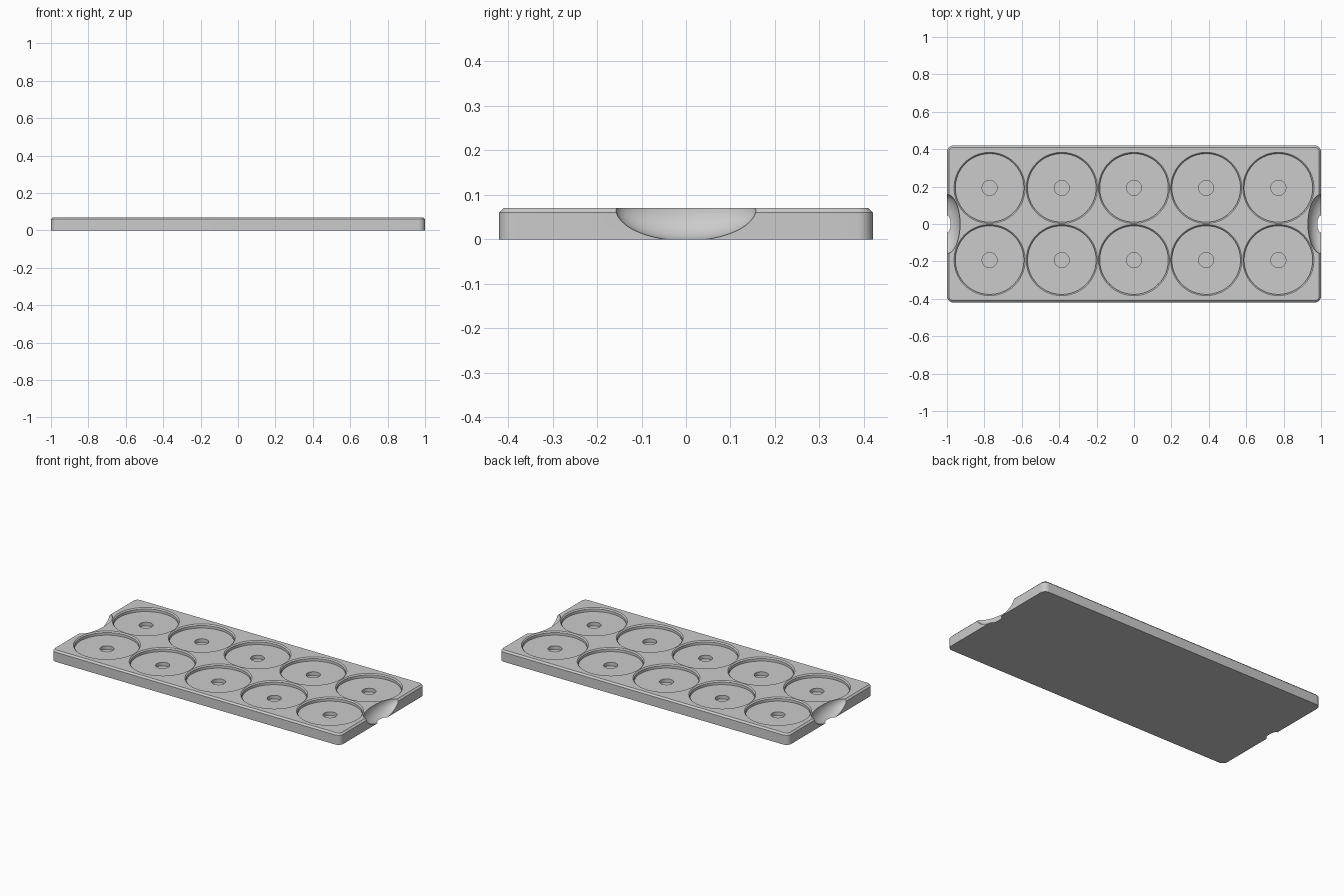
import bpy, bmesh, math
from mathutils import Matrix

if "Cube" in bpy.data.objects:
    bpy.data.objects.remove(bpy.data.objects["Cube"])

LENGTH, WIDTH, HEIGHT = 2.0, 0.84, 0.07
PITCH = 0.386


def make_object(name, bm, material):
    bmesh.ops.recalc_face_normals(bm, faces=bm.faces)
    mesh = bpy.data.meshes.new(name)
    bm.to_mesh(mesh)
    bm.free()
    mesh.materials.append(material)
    obj = bpy.data.objects.new(name, mesh)
    bpy.context.collection.objects.link(obj)
    return obj


def lathe(bm, profile, x, y, steps=96):
    """Revolve a closed (radius, height) profile around a vertical axis."""
    verts = [bm.verts.new((x + r, y, z)) for r, z in profile]
    edges = [bm.edges.new(pair) for pair in zip(verts, verts[1:])]
    result = bmesh.ops.spin(bm, geom=verts + edges, cent=(x, y, 0), axis=(0, 0, 1),
                            angle=math.tau, steps=steps, use_merge=False)


grey = bpy.data.materials.new("light grey")
grey.use_nodes = True
grey.diffuse_color = (0.6, 0.6, 0.6, 1)
grey.node_tree.nodes["Principled BSDF"].inputs["Base Color"].default_value = (0.6, 0.6, 0.6, 1)

# Tray slab with rounded corners and a chamfered top rim
bm = bmesh.new()
bmesh.ops.create_cube(bm, size=1, matrix=Matrix.Translation((0, 0, HEIGHT / 2))
                      @ Matrix.Diagonal((LENGTH, WIDTH, HEIGHT, 1)))
upright = [e for e in bm.edges if abs(e.verts[0].co.z - e.verts[1].co.z) > 0.01]
bmesh.ops.bevel(bm, geom=upright, offset=0.035, segments=10, profile=0.5, affect='EDGES')
rim = [e for e in bm.edges if all(v.co.z > HEIGHT - 0.001 for v in e.verts)]
bmesh.ops.bevel(bm, geom=rim, offset=0.01, segments=1, affect='EDGES')
tray = make_object("tray", bm, grey)

# Stepped round pockets: small centre hole, flat floor, chamfered mouth
bm = bmesh.new()
pocket = [(0, 0.025), (0.04, 0.025), (0.04, 0.047), (0.183, 0.047),
          (0.183, 0.063), (0.19, HEIGHT), (0.19, 0.1), (0, 0.1)]
for column in range(-2, 3):
    for side in (-1, 1):
        lathe(bm, pocket, column * PITCH, side * PITCH / 2)
bmesh.ops.remove_doubles(bm, verts=bm.verts, dist=0.0002)

# Scooped finger notches at both ends
for side in (-1, 1):
    bmesh.ops.create_uvsphere(bm, u_segments=96, v_segments=48, radius=1,
                              matrix=Matrix.Translation((side * LENGTH / 2, 0, HEIGHT))
                              @ Matrix.Diagonal((0.07, 0.158, 0.073, 1)))
cutter = make_object("pocket_cutter", bm, grey)
cutter.hide_render = True

# Cut the pockets and notches, then drop the helper
bpy.ops.object.select_all(action='DESELECT')
tray.select_set(True)
bpy.context.view_layer.objects.active = tray
cut = tray.modifiers.new("pockets", 'BOOLEAN')
cut.operation = 'DIFFERENCE'
cut.solver = 'EXACT'
cut.object = cutter
bpy.ops.object.modifier_apply(modifier=cut.name)
bpy.data.objects.remove(cutter)
bpy.ops.object.shade_smooth_by_angle(angle=math.radians(25))
